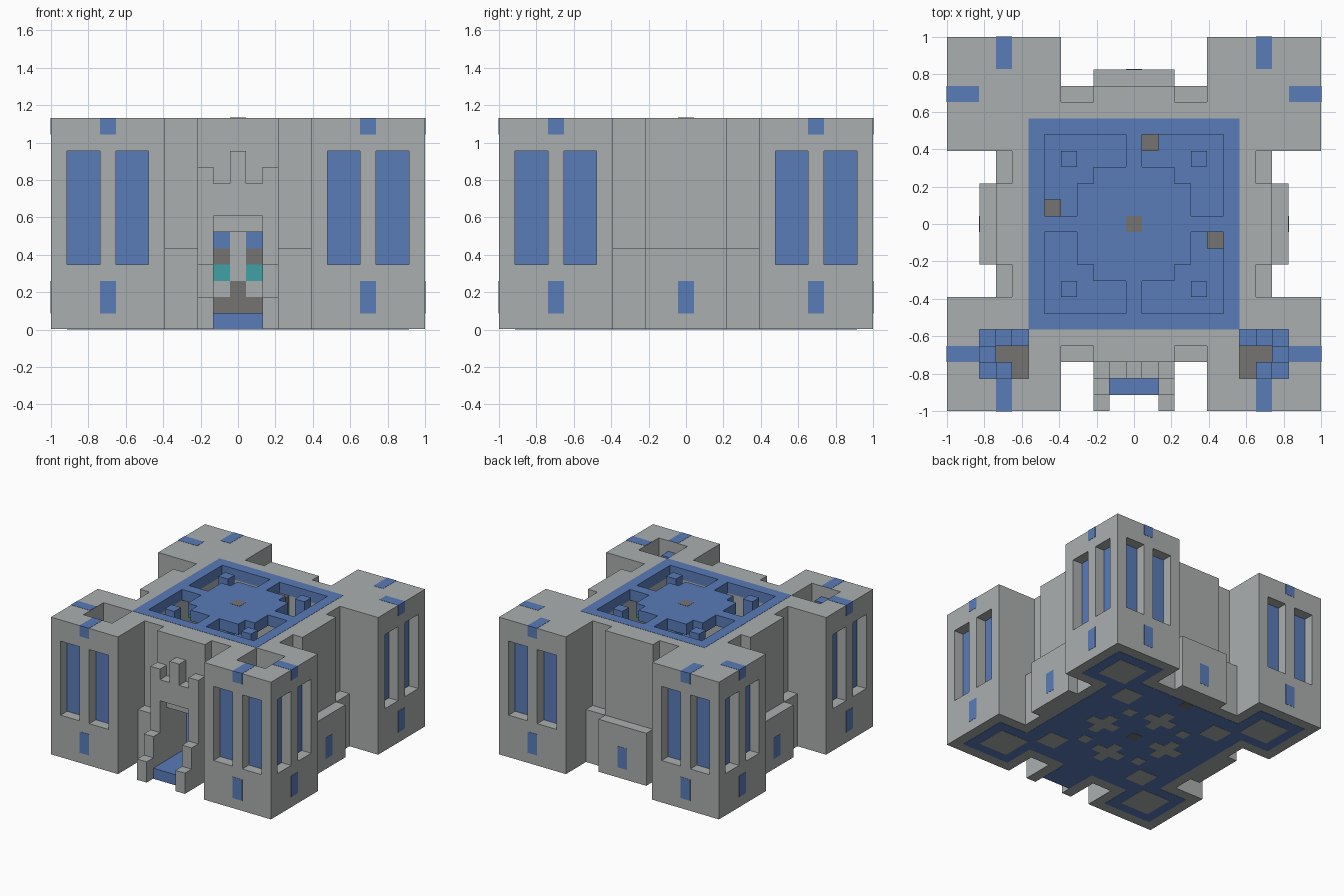
import bpy, bmesh
from mathutils import Vector

if "Cube" in bpy.data.objects:
    bpy.data.objects.remove(bpy.data.objects["Cube"], do_unlink=True)

U = 2 / 23          # one building block
T = 0.02            # paint thickness in blocks
SIGNS = [(-1, -1), (1, -1), (-1, 1), (1, 1)]


def material(name, rgb):
    m = bpy.data.materials.new(name)
    m.use_nodes = True
    m.diffuse_color = (*rgb, 1)
    m.node_tree.nodes["Principled BSDF"].inputs["Base Color"].default_value = (*rgb, 1)
    return m


GRAY = material("light stone", (.41, .43, .43))
BLUE = material("blue", (.10, .20, .48))
BROWN = material("dark stone", (.18, .175, .17))
TEAL = material("teal", (.05, .36, .38))


def box(name, x, y, z, mat):
    """Box from coordinate pairs given in blocks."""
    lo = Vector([min(p) * U for p in (x, y, z)])
    hi = Vector([max(p) * U for p in (x, y, z)])
    bm = bmesh.new()
    bmesh.ops.create_cube(bm, size=1)
    for v in bm.verts:
        v.co = Vector([(lo[i] + hi[i]) / 2 + v.co[i] * (hi[i] - lo[i]) for i in range(3)])
    me = bpy.data.meshes.new(name)
    bm.to_mesh(me)
    bm.free()
    me.materials.append(mat)
    ob = bpy.data.objects.new(name, me)
    bpy.context.scene.collection.objects.link(ob)
    return ob


def combine(target, operation, x, y, z):
    """Add a box to the target or cut it away."""
    tool = box("cutter", x, y, z, target.data.materials[0])
    tool.hide_render = True
    mod = target.modifiers.new("shape", 'BOOLEAN')
    mod.operation, mod.object, mod.solver = operation, tool, 'EXACT'
    bpy.context.view_layer.update()
    deps = bpy.context.evaluated_depsgraph_get()
    mesh = bpy.data.meshes.new_from_object(target.evaluated_get(deps))
    target.modifiers.clear()
    target.data = mesh
    bpy.data.objects.remove(tool, do_unlink=True)


def side_box(side, along, out, swap=False):
    """Turn (along, outward) ranges into x and y ranges for one side."""
    out = tuple(side * o for o in out)
    return (out, along) if swap else (along, out)


def scaled(r, s):
    return tuple(s * v for v in r)


BASE = 2 * T

# Walls: keep, corner towers, arms and low skirts
walls = box("castle_walls", (-7.5, 7.5), (-7.5, 7.5), (BASE, 13), GRAY)
for sx, sy in SIGNS:
    combine(walls, 'UNION', scaled((4.5, 11.5), sx), scaled((4.5, 11.5), sy), (BASE, 13))
for swap in (False, True):
    for s in (-1, 1):
        combine(walls, 'UNION', *side_box(s, (-2.5, 2.5), (7, 8.5), swap), (BASE, 13))
        combine(walls, 'UNION', *side_box(s, (-4.5, 4.5), (7, 8.5), swap), (BASE, 5))
        if swap or s == 1:
            combine(walls, 'UNION', *side_box(s, (-2.5, 2.5), (7, 9.5), swap), (BASE, 5))

# Hollow rooms, roof opening, doorway and stair wells
combine(walls, 'DIFFERENCE', (-5.5, 5.5), (-5.5, 5.5), (1, 12.5))
combine(walls, 'DIFFERENCE', (-6.5, 6.5), (-6.5, 6.5), (12, 14))
combine(walls, 'DIFFERENCE', (-1.5, 1.5), (-10, -5), (1, 6))
for s in (-1, 1):
    combine(walls, 'DIFFERENCE', scaled((6.5, 9.5), s), (-9.5, -6.5), (6, 14))

# Tall recessed tower windows with blue backs
for sx, sy in SIGNS:
    for swap in (False, True):
        side, other = (sx, sy) if swap else (sy, sx)
        for a in (5.5, 8.5):
            along = scaled((a, a + 2), other)
            combine(walls, 'DIFFERENCE', *side_box(side, along, (10.5, 12), swap), (4, 11))
            box("window_pane", *side_box(side, along, (10.5, 10.5 + T), swap), (4, 11), BLUE)
        # Painted tower marks
        mid = scaled((7.5, 8.5), other)
        box("tower_mark", *side_box(side, mid, (11.4, 11.5 + T), swap), (1, 3), BLUE)
        box("tower_top_mark", *side_box(side, mid, (9.5 + T, 11.5 + T), swap), (12, 13 + T), BLUE)

# Painted marks on the skirts
for side, swap in ((1, False), (1, True), (-1, True)):
    box("skirt_mark", *side_box(side, (-.5, .5), (9.4, 9.5 + T), swap), (1, 3), BLUE)

# Roof with four corner openings
roof = box("roof", (-6.5, 6.5), (-6.5, 6.5), (12, 13 + T), BLUE)
for sx, sy in SIGNS:
    for x, y in (((.5, 5.5), (3.5, 5.5)), ((3.5, 5.5), (.5, 5.5)), ((2.5, 4), (2.5, 4))):
        combine(roof, 'DIFFERENCE', scaled(x, sx), scaled(y, sy), (11, 14))
    box("roof_pillar", scaled((3.5, 4.5), sx), scaled((3.5, 4.5), sy), (7, 13), BLUE)
box("roof_centre", (-.5, .5), (-.5, .5), (12.9, 13 + 2 * T), BROWN)

# Floors
box("upper_floor", (-5.5, 5.5), (-5.5, 5.5), (6, 7), BLUE)
box("lower_floor", (-5.5, 5.5), (-5.5, 5.5), (.9, 1 + T), BLUE)
box("door_floor", (-1.5, 1.5), (-10.5, -5.5), (BASE, 1 + T), BLUE)

# Wall lamps in the upper room
for x, y in ((1, 5), (-5, 1), (5, -1)):
    for z, mat in ((10, TEAL), (11, BROWN)):
        box("upper_lamp", (x - .5, x + .5), (y - .5, y + .5), (z, z + 1), mat)

# Back wall fittings in the lower room
for s in (-1, 1):
    for z, mat in ((1, BROWN), (2, GRAY), (3, TEAL), (4, BROWN), (5, BLUE)):
        box("back_wall_fitting", scaled((.5, 1.5), s), (4.5, 5.5), (z, z + 1), mat)
box("back_wall_post", (-.5, .5), (4.5, 5.5), (3, 6), GRAY)
box("back_wall_foot", (-.5, .5), (4.5, 5.5), (1, 3), BROWN)

# Front gate with stepped side walls and merlons
for s in (-1, 1):
    for y, height in ((-9.5, 10), (-10.5, 4), (-11.5, 2)):
        box("gate_side", scaled((1.5, 2.5), s), (y, y + 1), (BASE, height), GRAY)
box("gate_lintel", (-1.5, 1.5), (-9.5, -8.5), (7, 9), GRAY)
box("gate_merlon", (-.5, .5), (-9.5, -8.5), (9, 11), GRAY)

# Winding stairs in the front towers
STEPS = [(6.5, -7.5), (7.5, -7.5), (8.5, -7.5), (8.5, -8.5), (8.5, -9.5), (7.5, -9.5)]
for s in (-1, 1):
    box("stair_landing", scaled((6.5, 9.5), s), (-9.5, -6.5), (5.9, 6 + T), BROWN)
    for i, (x, y) in enumerate(STEPS):
        box("stair_step", scaled((x, x + 1), s), (y, y + 1), (6, 7 + i), BLUE)

# Painted underside
BLUE_Z, PATTERN_Z = (T, BASE), (0, T)
box("underside", (-7.5, 7.5), (-7.5, 7.5), BLUE_Z, BLUE)
box("underside_door", (-1.5, 1.5), (-10.5, -7.5), BLUE_Z, BLUE)
for sx, sy in SIGNS:
    box("underside_tower", scaled((5.5, 10.5), sx), scaled((5.5, 10.5), sy), BLUE_Z, BLUE)
    for centre, half in ((8, 1.5), (5, 1), (3, .5)):
        r = (centre - half, centre + half)
        box("underside_square", scaled(r, sx), scaled(r, sy), PATTERN_Z, GRAY)
for swap in (False, True):
    for s in (-1, 1):
        box("underside_cross", *side_box(s, (-.5, .5), (2, 5), swap), PATTERN_Z, GRAY)
        box("underside_cross", *side_box(s, (-1.5, 1.5), (3, 4), swap), PATTERN_Z, GRAY)
box("underside_centre", (-.5, .5), (-.5, .5), PATTERN_Z, BROWN)
box("underside_back", (-.5, .5), (6.5, 7.5), PATTERN_Z, BROWN)
